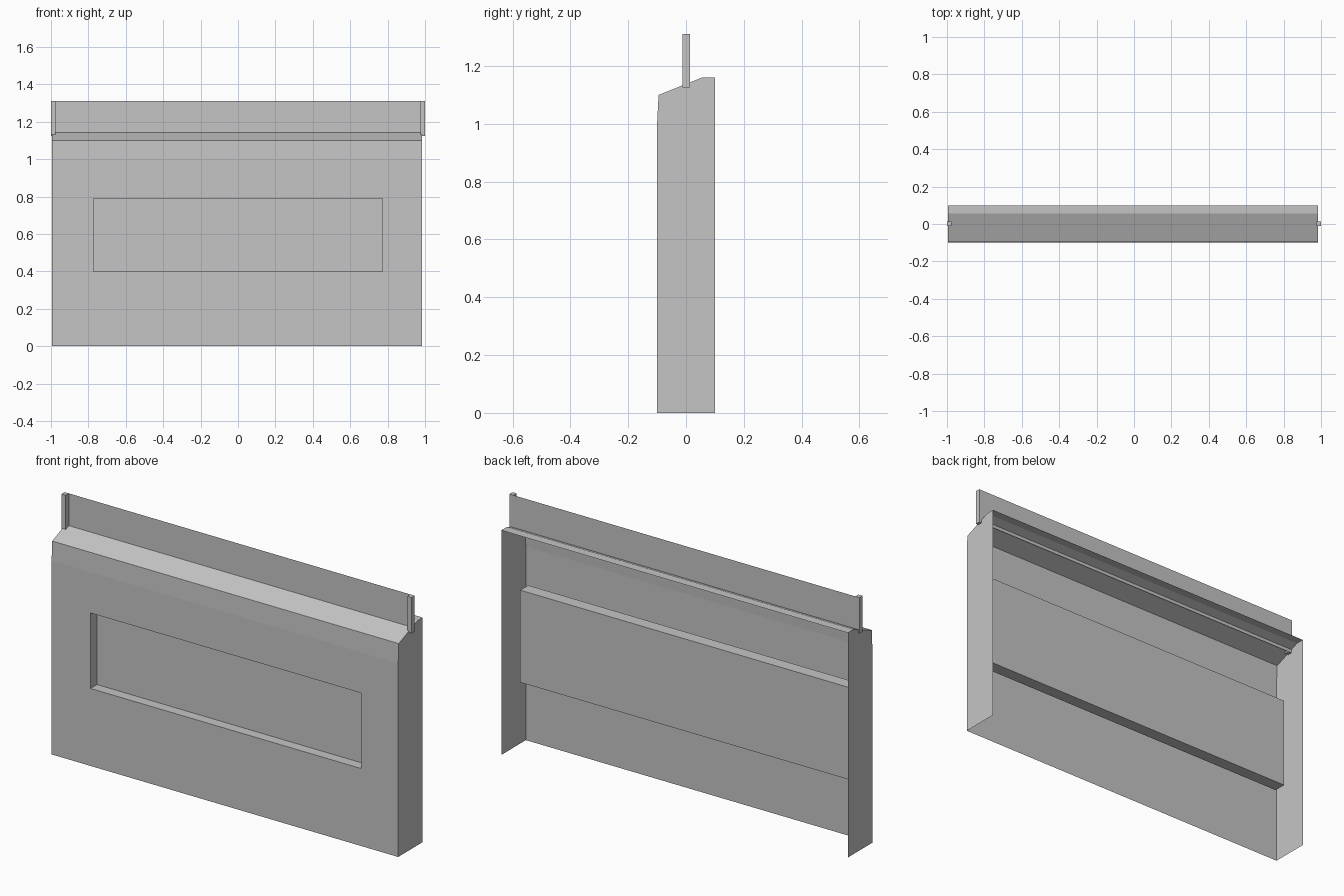
import bpy, bmesh
from mathutils import Vector

cube = bpy.data.objects.get("Cube")
if cube:
    bpy.data.objects.remove(cube, do_unlink=True)

grey = bpy.data.materials.new("plain_grey")
grey.use_nodes = True
colour = (0.56, 0.56, 0.56, 1)
grey.diffuse_color = colour
grey.node_tree.nodes["Principled BSDF"].inputs["Base Color"].default_value = colour

LEFT, RIGHT = 0.985, -0.995          # side walls of the housing
FRONT, BACK = -0.1, 0.1
WINDOW_X, WINDOW_LOW, WINDOW_HIGH = 0.773, 0.40, 0.79
POCKET_Y = -0.047                    # depth of the recess


def add_object(name, bm):
    mesh = bpy.data.meshes.new(name)
    bm.to_mesh(mesh)
    bm.free()
    mesh.materials.append(grey)
    obj = bpy.data.objects.new(name, mesh)
    bpy.context.collection.objects.link(obj)
    return obj


def add_box(name, low, high):
    bm = bmesh.new()
    bmesh.ops.create_cube(bm, size=1)
    low, high = Vector(low), Vector(high)
    bmesh.ops.scale(bm, vec=high - low, verts=bm.verts)
    bmesh.ops.translate(bm, vec=(low + high) / 2, verts=bm.verts)
    return add_object(name, bm)


# Housing: thin open-backed shell swept across the width
profile = [(FRONT, 0), (FRONT, 1.0), (-0.095, 1.1), (0.055, 1.16), (BACK, 1.16)]
bm = bmesh.new()
rows = [[bm.verts.new((x, y, z)) for y, z in profile] for x in (RIGHT, LEFT)]
skins = [bm.faces.new((rows[0][i], rows[1][i], rows[1][i + 1], rows[0][i + 1]))
         for i in range(len(profile) - 1)]
front_face = skins[0]

# Side walls
for row, flip in zip(rows, (False, True)):
    corner = bm.verts.new((row[0].co.x, BACK, 0))
    wall = row + [corner]
    bm.faces.new(wall[::-1] if flip else wall)

# Window cut into the front skin, with walls running back to the pocket
cuts = [((-WINDOW_X, 0, 0), (1, 0, 0)), ((WINDOW_X, 0, 0), (1, 0, 0)),
        ((0, 0, WINDOW_LOW), (0, 0, 1)), ((0, 0, WINDOW_HIGH), (0, 0, 1))]
for point, normal in cuts:
    panel = [f for f in bm.faces if all(abs(v.co.y - FRONT) < 1e-5 for v in f.verts)]
    edges = {e for f in panel for e in f.edges}
    bmesh.ops.bisect_plane(bm, geom=panel + list(edges), plane_co=point, plane_no=normal)
middle = Vector((0, FRONT, (WINDOW_LOW + WINDOW_HIGH) / 2))
window = min(bm.faces, key=lambda f: (f.calc_center_median() - middle).length)
floor = bmesh.ops.extrude_discrete_faces(bm, faces=[window])["faces"]
bmesh.ops.translate(bm, vec=(0, POCKET_Y - FRONT, 0), verts=floor[0].verts)
bmesh.ops.delete(bm, geom=floor, context='FACES_ONLY')
add_object("housing", bm)

# Block behind the window, closing the recess
add_box("window_block", (-0.945, POCKET_Y, 0.357), (0.935, 0.018, 0.833))

# Upright sheet rising through the sloped top
bm = bmesh.new()
sheet = [(-0.998, 1.125), (0.998, 1.125), (0.998, 1.31), (-0.998, 1.31)]
bm.faces.new([bm.verts.new((x, 0.013, z)) for x, z in sheet])
add_object("upright_sheet", bm)

# Posts at both ends of the sheet
for name, x in (("left_post", 0.988), ("right_post", -0.988)):
    add_box(name, (x - 0.012, -0.012, 1.125), (x + 0.012, 0.013, 1.31))
